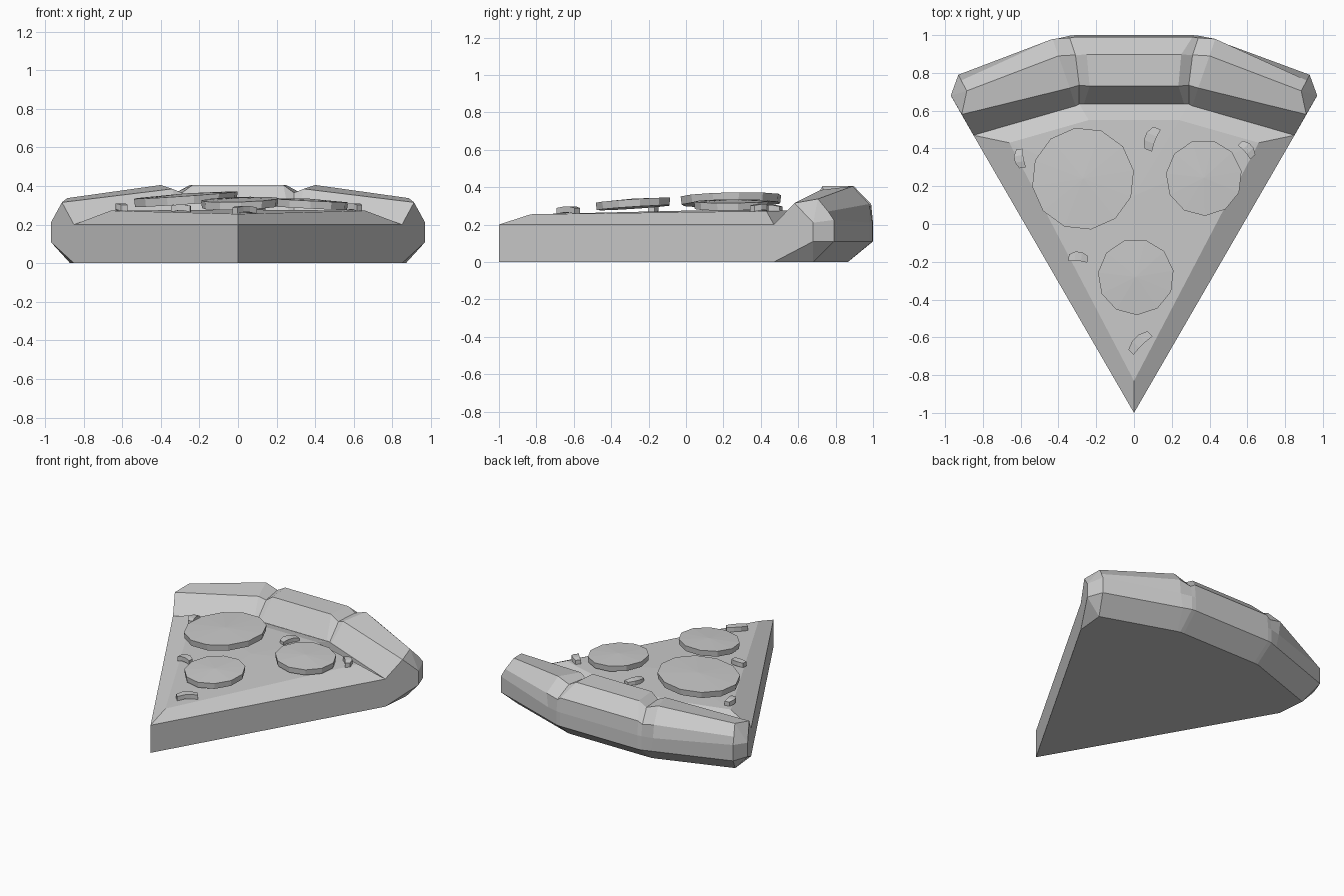
import bpy, bmesh, math
from mathutils import Vector, Matrix

if "Cube" in bpy.data.objects:
    bpy.data.objects.remove(bpy.data.objects["Cube"])


def make(name, verts, faces):
    me = bpy.data.meshes.new(name)
    me.from_pydata(verts, [], faces)
    bm = bmesh.new()
    bm.from_mesh(me)
    bmesh.ops.recalc_face_normals(bm, faces=bm.faces)
    bm.to_mesh(me)
    bm.free()
    ob = bpy.data.objects.new(name, me)
    bpy.context.collection.objects.link(ob)
    return ob


def flip(p):
    return (-p[0], p[1], p[2])


# Crust: lofted cross-sections, inner foot over the top to the bottom edge
end = [(.85, .47, .2), (.912, .58, .315), (.885, .705, .337), (.915, .76, .27),
       (.93, .79, .225), (.93, .79, .11), (.87, .68, 0)]
pre = [(.31, .625, .255), (.34, .72, .385), (.40, .89, .405), (.43, .98, .31),
       (.42, .978, .21), (.40, .975, .11), (.35, .86, 0)]
valley = [(.29, .635, .255), (.29, .735, .365), (.31, .895, .372), (.34, .985, .29),
          (.34, .997, .21), (.34, .997, .11), (.33, .865, 0)]
mid = [(.265, .636, .255), (.235, .73, .405), (.25, .897, .405), (.31, .99, .31),
       (.31, 1.0, .21), (.31, 1.0, .11), (.30, .866, 0)]
half = [end, pre, valley, mid]
stations = half + [[flip(p) for p in s] for s in reversed(half)]
n = len(end)
verts = [p for s in stations for p in s]
faces = [(i * n + j, i * n + j + 1, (i + 1) * n + j + 1, (i + 1) * n + j)
         for i in range(len(stations) - 1) for j in range(n - 1)]
# Faceted cut ends: slanted cap outside, flat cut face inside
last = (len(stations) - 1) * n
for base, side in ((0, 1), (last, -1)):
    k = len(verts)
    verts += [(side * .97, .68, .21), (side * .97, .68, .11), (side * .85, .47, 0)]
    b = base
    faces += [(b, b + 1, k, k + 1, k + 2), (b + 1, b + 2, k), (b + 2, b + 3, b + 4, k),
              (k, b + 4, b + 5, k + 1), (k + 1, b + 5, b + 6), (k + 1, b + 6, k + 2)]
make("crust", verts, faces)

# Slice body: walls, bevelled cheese top and one flat underside
tip, tip0 = (0, -1, .2), (0, -1, 0)
verts = [tip, tip0, (0, -.83, .255), (0, .15, .278)]
rim = [(.85, .47, .2), (.85, .47, 0), (.66, .43, .272), (.24, .55, .275), (.29, .635, .255)]
under = [s[-1] for s in stations]
verts += rim + [flip(p) for p in rim] + under
faces = []
for o in (4, 9):
    faces += [(0, 1, o + 1, o), (0, o, o + 2, 2), (2, o + 2, 3),
              (o + 2, o + 3, 3), (o, o + 4, o + 3, o + 2)]
faces += [(3, 7, 12), (7, 8, 13, 12), [1, 5] + list(range(14, 14 + len(under))) + [10]]
make("slice_body", verts, faces)


# Pepperoni: thin, slightly domed, tilted discs
def disc(name, x, y, r, z, sx, sy, sides, t=.043):
    vs = []
    for level, rad in ((-t, .98), (0, 1)):
        for i in range(sides):
            a = 2 * math.pi * (i + .3) / sides
            u, v = r * rad * math.cos(a), r * rad * math.sin(a)
            vs.append((x + u, y + v, z + level + u * sx + v * sy))
    vs += [(x, y, z + .009)]
    fs = [list(range(sides))]
    for i in range(sides):
        j = (i + 1) % sides
        fs += [(i, j, sides + j, sides + i), (sides + i, sides + j, 2 * sides)]
    make(name, vs, fs)


disc("pepperoni_large", -.27, .24, .272, .353, .07, .02, 12)
disc("pepperoni_right", .37, .245, .202, .325, -.05, .01, 11, .04)
disc("pepperoni_front", .01, -.28, .202, .33, .03, .065, 11, .04)


# Vegetable bits: short curved strips
def bit(i, x, y, z, length, width, deg):
    vs = []
    m = Matrix.Translation((x, y, z)) @ Matrix.Rotation(math.radians(deg), 4, 'Z')
    for k in range(4):
        u = k / 3 - .5
        w = width * (.5 - .6 * u * u)
        bend = -.25 * width * (4 * u * u)
        for dy, dz in ((-w, -.016), (w, -.016), (w, .016), (-w, .016)):
            vs.append(m @ Vector((u * length, bend + dy, dz - .008 * 4 * u * u + .004)))
    fs = [(0, 1, 2, 3), (12, 13, 14, 15)]
    for k in range(3):
        for j in range(4):
            q = (j + 1) % 4
            fs.append((k * 4 + j, k * 4 + q, k * 4 + 4 + q, k * 4 + 4 + j))
    make("topping_bit_%d" % i, vs, fs)


for i, b in enumerate([(.085, .455, .285, .125, .06, 68), (.605, .40, .29, .10, .05, -48),
                       (-.61, .345, .29, .10, .05, 100), (-.295, -.17, .285, .10, .05, -5),
                       (.025, -.62, .277, .14, .055, 44)]):
    bit(i + 1, *b)
